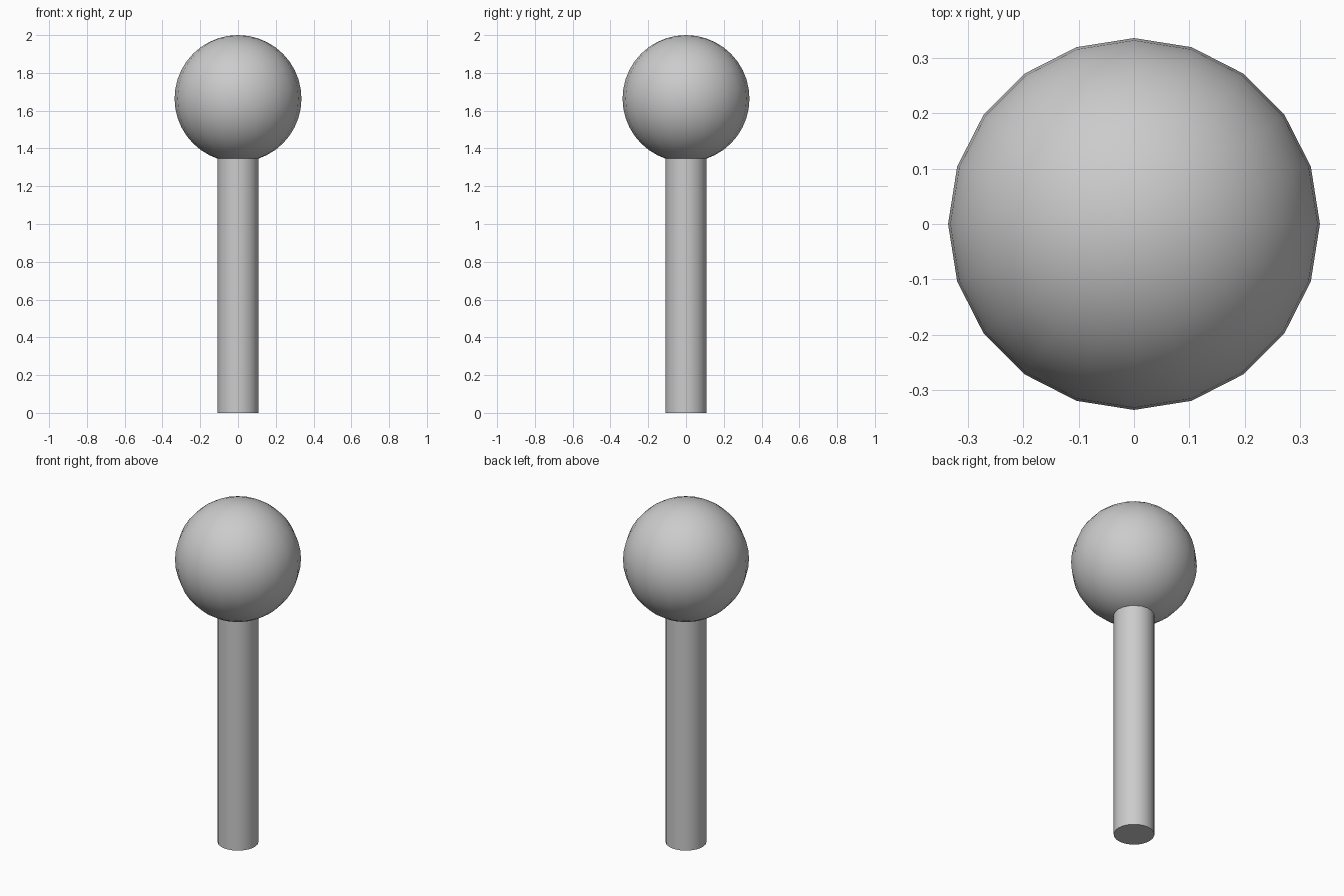
import bpy
import math

if "Cube" in bpy.data.objects:
    bpy.data.objects.remove(bpy.data.objects["Cube"])

BALL_R = 0.336
STICK_R = 0.109
STICK_H = 1.36
SIDES = 20


def finish(name):
    obj = bpy.context.object
    obj.name = name
    bpy.ops.object.shade_smooth_by_angle(angle=math.radians(35))
    return obj


# Stick: capped round rod, its top tucked just inside the ball
bpy.ops.mesh.primitive_cylinder_add(vertices=SIDES, radius=STICK_R, depth=STICK_H,
                                    location=(0, 0, STICK_H / 2))
finish("stick")

# Ball on top
bpy.ops.mesh.primitive_uv_sphere_add(segments=SIDES, ring_count=20, radius=BALL_R,
                                     location=(0, 0, 2 - BALL_R))
finish("ball")
